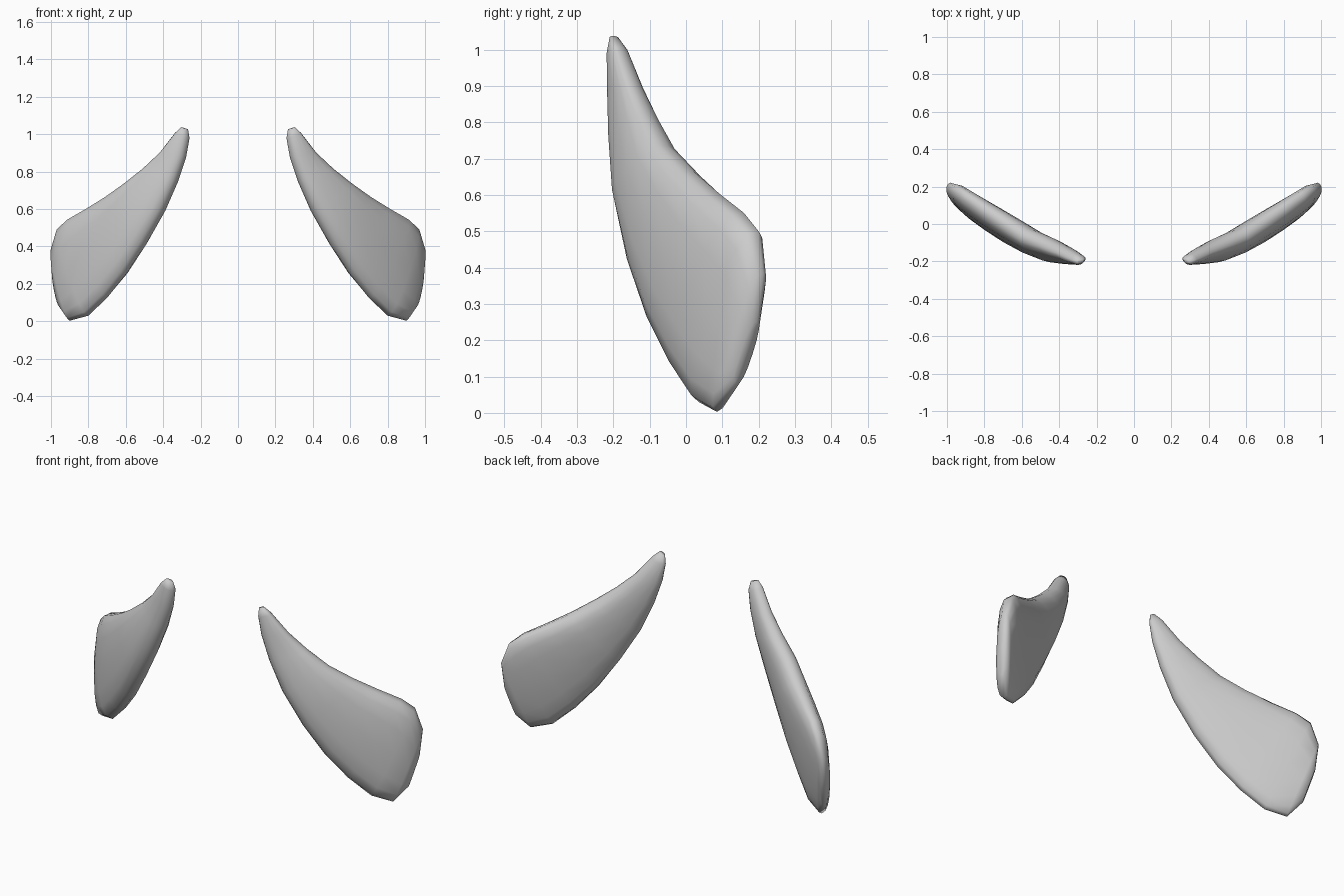
import bpy
import bmesh
import math
from mathutils import Vector

if "Cube" in bpy.data.objects:
    bpy.data.objects.remove(bpy.data.objects["Cube"], do_unlink=True)

grey = bpy.data.materials.new("plain grey")
grey.use_nodes = True
colour = (0.6, 0.6, 0.6, 1)
grey.diffuse_color = colour
grey.node_tree.nodes["Principled BSDF"].inputs["Base Color"].default_value = colour

# Stations from tip to outer edge: lower edge, upper edge, front and back bulge
STATIONS = [
    ((.27, -.2, 1.027), (.3, -.195, 1.037), .016, .014),
    ((.265, -.2, .98), (.33, -.175, 1.005), .034, .028),
    ((.285, -.2, .88), (.41, -.135, .9), .042, .042),
    ((.33, -.195, .75), (.5, -.095, .815), .052, .056),
    ((.4, -.18, .59), (.6, -.05, .735), .066, .062),
    ((.5, -.14, .41), (.7, .02, .665), .075, .063),
    ((.6, -.085, .25), (.8, .09, .605), .08, .056),
    ((.7, -.025, .125), (.9, .16, .55), .078, .047),
    ((.8, .035, .03), (.955, .2, .5), .07, .04),
    ((.9, .085, .003), (.995, .213, .385), .042, .032),
    ((.955, .14, .08), (.988, .195, .25), .022, .02),
]
SIDES = 16
BLUNT = .8  # below one makes the rim of each section blunter
OUTWARD = Vector((.6, -.79, .136)).normalized()


def blunted(value):
    return math.copysign(abs(value) ** BLUNT, value)


def blade(name, side):
    """Loft blunt lens-shaped sections into one curved blade."""
    bm = bmesh.new()
    rings = []
    for low, high, front, back in STATIONS:
        low, high = Vector(low), Vector(high)
        mid, half = (low + high) / 2, (high - low) / 2
        ring = []
        for i in range(SIDES):
            a = math.tau * i / SIDES
            across, out = blunted(math.cos(a)), blunted(math.sin(a))
            bulge = front if out > 0 else back
            p = mid + half * across + OUTWARD * bulge * out
            ring.append(bm.verts.new((p.x * side, p.y, p.z)))
        rings.append(ring)
    for r, s in zip(rings, rings[1:]):
        for i in range(SIDES):
            j = (i + 1) % SIDES
            bm.faces.new((r[i], r[j], s[j], s[i]))
    # Close the tip and the outer edge
    bm.faces.new(rings[0])
    bm.faces.new(rings[-1])
    bmesh.ops.recalc_face_normals(bm, faces=bm.faces)
    mesh = bpy.data.meshes.new(name)
    bm.to_mesh(mesh)
    bm.free()
    mesh.materials.append(grey)
    obj = bpy.data.objects.new(name, mesh)
    bpy.context.collection.objects.link(obj)
    bpy.ops.object.select_all(action="DESELECT")
    obj.select_set(True)
    bpy.context.view_layer.objects.active = obj
    bpy.ops.object.shade_smooth_by_angle(angle=math.radians(80))


blade("left_blade", 1)
blade("right_blade", -1)
